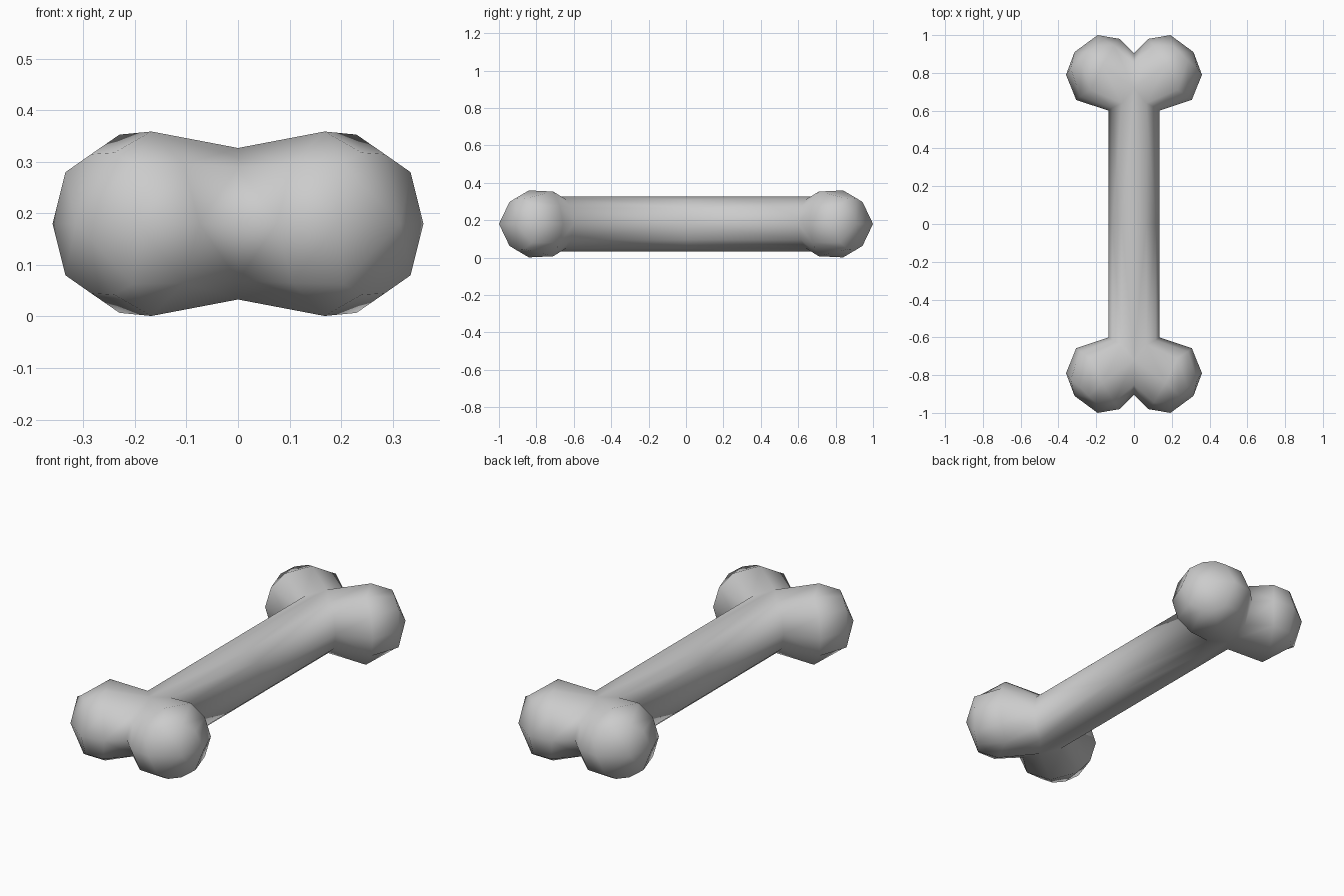
import bpy
import bmesh

cube = bpy.data.objects.get("Cube")
if cube:
    bpy.data.objects.remove(cube, do_unlink=True)

# Single plain grey
grey = bpy.data.materials.new("grey")
grey.use_nodes = True
colour = (0.6, 0.6, 0.6, 1)
grey.diffuse_color = colour
grey.node_tree.nodes["Principled BSDF"].inputs["Base Color"].default_value = colour

# Half rings of one eighth of the bone, from the outer side over the top to the notch
neck = [(.135, .6, 0), (.115, .615, .085), (.065, .64, .13),
        (0, .72, .147), (0, .85, .11), (0, .905, 0)]
knob = [(.306, .657, 0), (.285, .675, .1), (.23, .71, .173),
        (.168, .84, .179), (.105, .945, .115), (.075, .98, 0)]
tip = [(.36, .79, 0), (.335, .825, .1), (.285, .865, .135),
       (.24, .91, .138), (.205, .944, .117), (.193, 1, 0)]
pole = (.315, .91, 0)

bm = bmesh.new()


def add_row(points):
    return [bm.verts.new(p) for p in points]


def bridge(a, b):
    for i in range(len(a) - 1):
        bm.faces.new((a[i], b[i], b[i + 1], a[i + 1]))


# Shaft strip, from the middle of the bone to the neck
middle = add_row([(x, 0, z) for x, y, z in neck[:4]])
rows = [add_row(r) for r in (neck, knob, tip)]
bridge(middle, rows[0][:4])

# Rounded knob and its cap
bridge(rows[0], rows[1])
bridge(rows[1], rows[2])
end = bm.verts.new(pole)
for a, b in zip(rows[2], rows[2][1:]):
    bm.faces.new((a, end, b))
bmesh.ops.recalc_face_normals(bm, faces=bm.faces)

# Keep the normals pointing outward
bm.normal_update()
if rows[1][3].normal.z < 0:
    bmesh.ops.reverse_faces(bm, faces=bm.faces)

mesh = bpy.data.meshes.new("bone")
bm.to_mesh(mesh)
bm.free()
mesh.materials.append(grey)
bone = bpy.data.objects.new("bone", mesh)
bpy.context.collection.objects.link(bone)
bone.location.z = 0.18

# Mirror the eighth into the whole bone
mirror = bone.modifiers.new("mirror", 'MIRROR')
mirror.use_axis = (True, True, True)
mirror.use_clip = True
mirror.merge_threshold = 0.001

mesh.shade_smooth()
